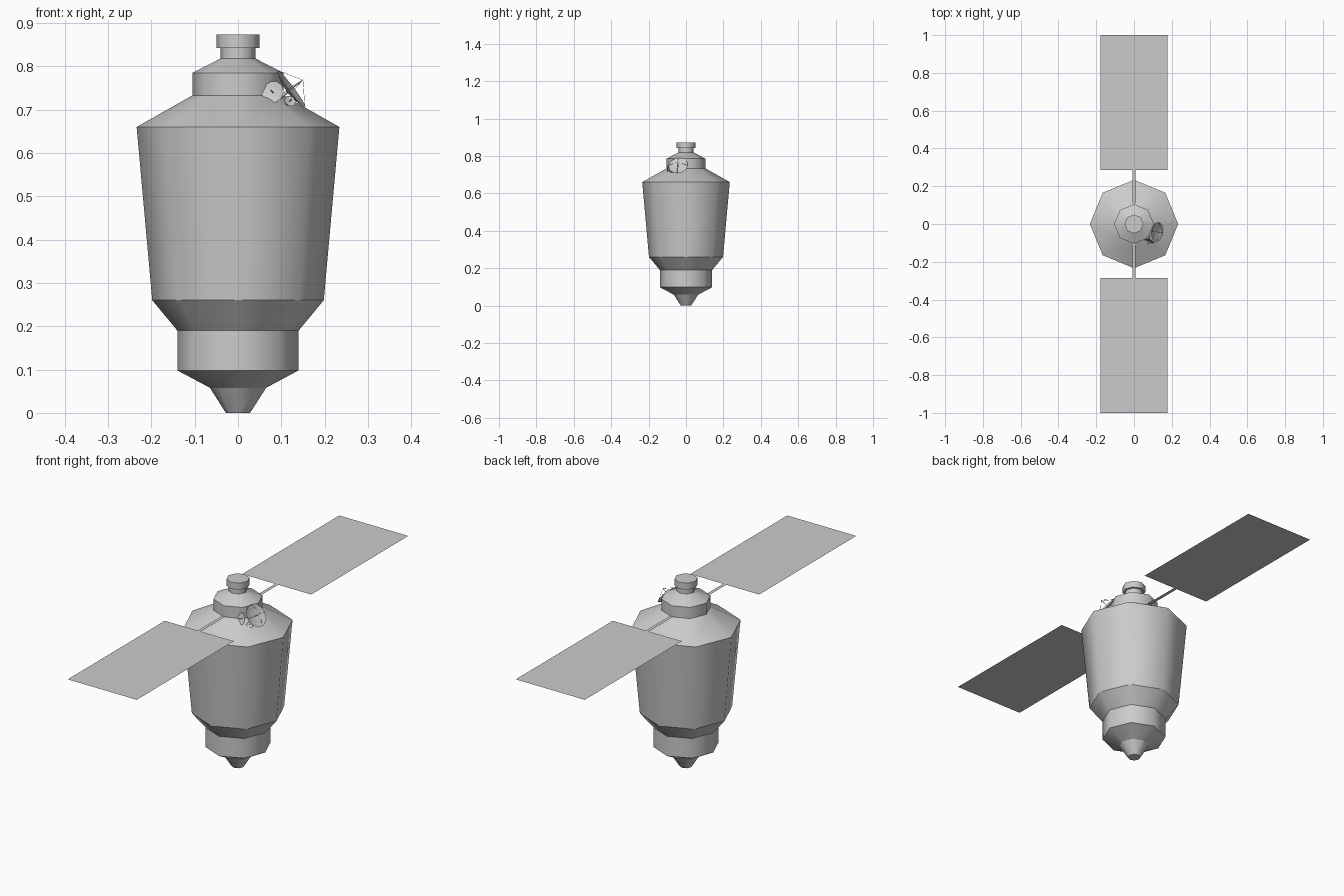
import bpy, bmesh, math
from mathutils import Vector

cube = bpy.data.objects.get("Cube")
if cube:
    bpy.data.objects.remove(cube)

grey = bpy.data.materials.new("light_grey")
grey.use_nodes = True
grey.diffuse_color = (0.6, 0.6, 0.6, 1)
grey.node_tree.nodes["Principled BSDF"].inputs["Base Color"].default_value = (0.6, 0.6, 0.6, 1)


def finish(name, bm):
    mesh = bpy.data.meshes.new(name)
    bm.to_mesh(mesh)
    bm.free()
    mesh.materials.append(grey)
    obj = bpy.data.objects.new(name, mesh)
    bpy.context.collection.objects.link(obj)
    return obj


def lathe(name, profile, sides, caps=True):
    """Turn (radius, height) points around z; smooth around, sharp at each ring."""
    bm = bmesh.new()
    rings = []
    for r, z in profile:
        angles = [2 * math.pi * i / sides for i in range(sides)]
        rings.append([bm.verts.new((r * math.cos(a), r * math.sin(a), z)) for a in angles])
    for low, high in zip(rings, rings[1:]):
        for i in range(sides):
            j = (i + 1) % sides
            bm.faces.new((low[i], low[j], high[j], high[i])).smooth = True
    if caps:
        bm.faces.new(rings[0][::-1])
        bm.faces.new(rings[-1])
        for ring in rings:
            for i in range(sides):
                bm.edges.get((ring[i], ring[(i + 1) % sides])).smooth = False
    return finish(name, bm)


def rod(name, start, end, radius):
    start, end = Vector(start), Vector(end)
    obj = lathe(name, [(radius, 0), (radius, (end - start).length)], 6)
    obj.location = start
    obj.rotation_euler = (end - start).to_track_quat("Z", "Y").to_euler()
    return obj


def flat_plate(name, half_width, y0, y1, z):
    bm = bmesh.new()
    corners = [(-half_width, y0), (half_width, y0), (half_width, y1), (-half_width, y1)]
    bm.faces.new([bm.verts.new((x, y, z)) for x, y in corners])
    bmesh.ops.recalc_face_normals(bm, faces=bm.faces)
    for face in bm.faces:
        if face.normal.z < 0:
            face.normal_flip()
    return finish(name, bm)


def dish(name, centre, normal, radius, base, feed, struts):
    """Shallow bowl with a feed rod, thin struts and a mounting stalk."""
    centre, normal = Vector(centre), Vector(normal).normalized()
    turn = normal.to_track_quat("Z", "Y")
    depth = radius * 0.22
    bowl = lathe(name, [(radius * 0.1, -depth), (radius * 0.6, -depth * 0.65), (radius, 0),
                        (radius * 0.58, -depth * 0.5), (radius * 0.08, -depth * 0.8)], 10)
    bowl.location = centre
    bowl.rotation_euler = turn.to_euler()
    tip = centre + normal * feed
    rod(name + "_feed", centre - normal * depth, tip, 0.0012)
    for i in range(struts):
        a = 2 * math.pi * i / struts
        rim = centre + turn @ Vector((radius * math.cos(a), radius * math.sin(a), 0))
        rod(name + "_strut", rim, tip, 0.0005)
    rod(name + "_mount", base, centre - normal * depth, 0.004)


# Hull, from nozzle tip up to the docking ring
lathe("hull", [(0.028, 0), (0.065, 0.058), (0.14, 0.098), (0.14, 0.19),
               (0.198, 0.26), (0.234, 0.66), (0.105, 0.733), (0.105, 0.785),
               (0.04, 0.818), (0.04, 0.842), (0.05, 0.842), (0.05, 0.873)], 8)

# Solar panels and their flat arms
for side, sign in (("front", -1), ("back", 1)):
    flat_plate(side + "_solar_panel", 0.178, sign * 0.285, sign, 0.736)
    flat_plate(side + "_panel_arm", 0.008, sign * 0.095, sign * 0.285, 0.736)

# Antennas on the shoulder
dish("large_dish", (0.123, -0.042, 0.748), (0.79, -0.12, 0.6), 0.053,
     (0.1, -0.035, 0.73), 0.034, 4)
dish("medium_dish", (0.08, -0.09, 0.74), (-0.3, -0.85, 0.3), 0.027,
     (0.08, -0.065, 0.735), 0.016, 0)
dish("small_dish", (0.12, -0.085, 0.72), (0.4, -0.8, 0.45), 0.014,
     (0.11, -0.07, 0.71), 0.01, 0)
